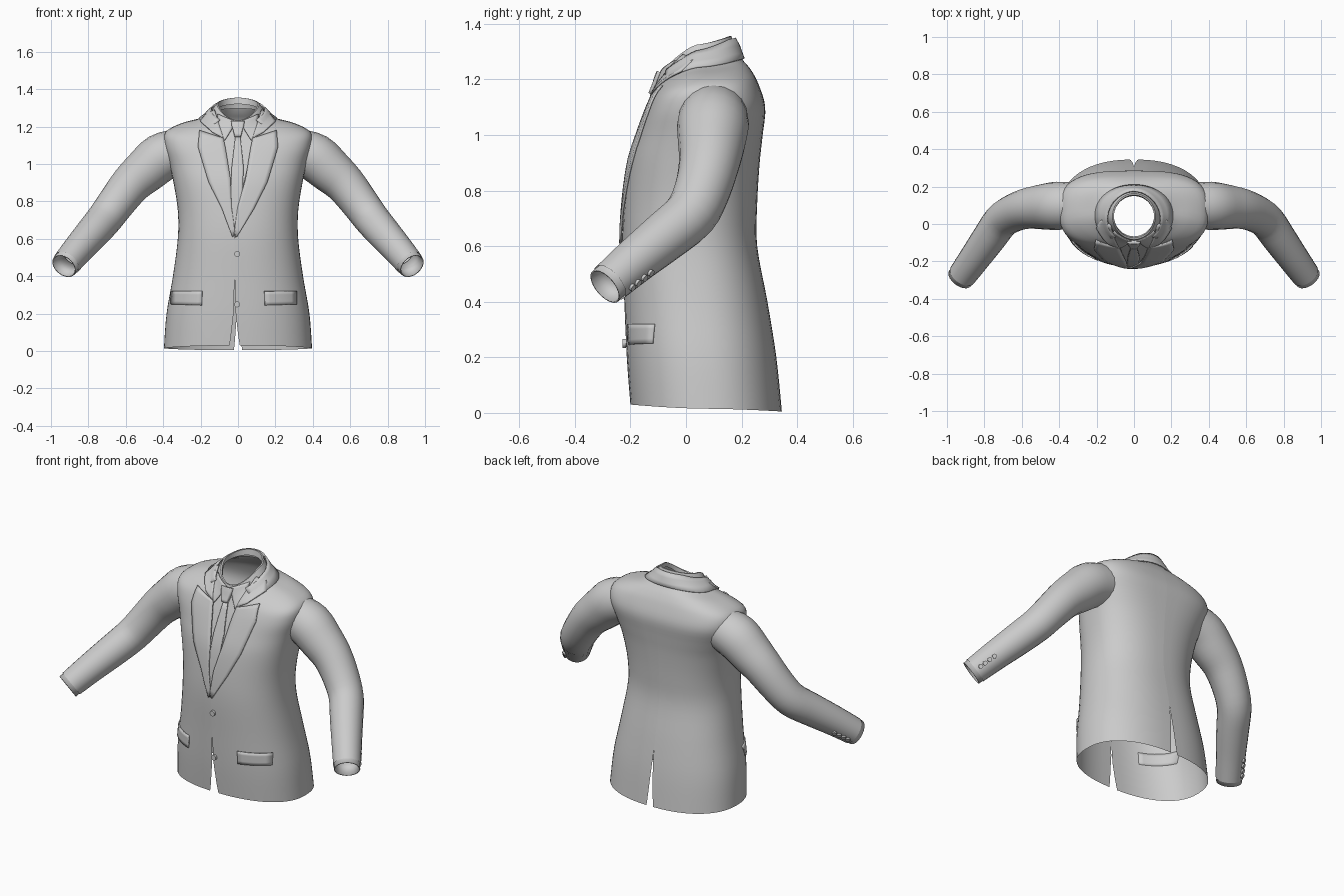
import bpy
from math import sin, cos, pi, asin
from mathutils import Vector
from mathutils.bvhtree import BVHTree

if "Cube" in bpy.data.objects:
    bpy.data.objects.remove(bpy.data.objects["Cube"])

# Torso rings: z at front, side, back; half width; y at front, back; squareness
RINGS = [(.03, .015, .005, .396, -.200, .345, 2.3), (.2, .2, .2, .382, -.213, .325, 2.3),
         (.4, .4, .4, .348, -.222, .293, 2.3), (.6, .6, .6, .322, -.230, .256, 2.3),
         (.75, .75, .75, .322, -.223, .256, 2.35), (.9, .9, .9, .345, -.203, .265, 2.5),
         (1.0, 1.0, 1.0, .368, -.172, .276, 2.75), (1.08, 1.1, 1.1, .395, -.143, .285, 3.0),
         (1.13, 1.17, 1.185, .388, -.122, .260, 2.9), (1.16, 1.215, 1.235, .31, -.110, .233, 2.5),
         (1.18, 1.245, 1.27, .20, -.102, .204, 2.2), (1.2, 1.285, 1.305, .145, -.096, .182, 2),
         (1.235, 1.325, 1.355, .115, -.082, .163, 2)]


def interp(table, v):
    """Catmull-Rom through the rows of a table."""
    i = max(0, min(int(v), len(table) - 2))
    u = v - i
    p = [table[max(0, min(k, len(table) - 1))] for k in (i - 1, i, i + 1, i + 2)]
    return [b + .5 * u * (c - a + u * (2*a - 5*b + 4*c - d + u * (3*(b - c) + d - a)))
            for a, b, c, d in zip(*p)]


def surf(t, v, off=0.0):
    """Point on the torso: t = 0 front, pi back; v = ring number."""
    zf, zs, zb, hw, yf, yb, n = interp(RINGS, v)
    yf, yb, hw = yf - off, yb + off, hw + off
    s, c = sin(t), cos(t)
    x = hw * abs(s) ** (2 / n) * (1 if s > 0 else -1)
    y = (yf + yb) / 2 - (yb - yf) / 2 * abs(c) ** (2 / n) * (1 if c > 0 else -1)
    return Vector((x, y, zs + ((zf if c > 0 else zb) - zs) * abs(c) ** 1.4))


def make(name, verts, faces, thick=0, angle=40):
    me = bpy.data.meshes.new(name)
    me.from_pydata([tuple(v) for v in verts], [], faces)
    me.update()
    ob = bpy.data.objects.new(name, me)
    bpy.context.collection.objects.link(ob)
    bpy.ops.object.select_all(action='DESELECT')
    ob.select_set(True)
    bpy.context.view_layer.objects.active = ob
    bpy.ops.object.shade_smooth_by_angle(angle=angle * pi / 180)
    if thick:
        m = ob.modifiers.new("thickness", 'SOLIDIFY')
        m.thickness, m.offset = thick, 0
    return ob


def grid(rows, closed=False, skip=None):
    n = len(rows[0])
    verts = [p for r in rows for p in r]
    faces = []
    for i in range(len(rows) - 1):
        for j in range(n if closed else n - 1):
            k = (j + 1) % n
            f = (i*n + j, i*n + k, (i + 1)*n + k, (i + 1)*n + j)
            if not (skip and skip(sum((verts[q] for q in f), Vector()) / 4)):
                faces.append(f)
    return verts, faces


def span(a, b, n):
    return [a + (b - a) * i / n for i in range(n + 1)]


# Closed torso used only as a surface to drape flat pieces on
DRAPE = BVHTree.FromPolygons(*grid([[surf(t, v) for t in span(-pi, pi, 96)]
                                    for v in span(0, 12, 72)]))


def drape(x, z, off):
    hit, nor = DRAPE.ray_cast(Vector((x, -1, z)), Vector((0, 1, 0)))[:2]
    if hit is None or hit.y > .12:
        hit, nor = DRAPE.find_nearest(Vector((x, -.03, z)))[:2]
    if nor.y > 0:
        nor = -nor
    return hit + nor * off


def strip(name, a, b, off, thick=.008, sub=4, cross=6):
    """Draped patch between two outlines given as (x, z) points."""
    rows = []
    for v in span(0, len(a) - 1, sub * (len(a) - 1)):
        i = min(int(v), len(a) - 2)
        p = Vector(a[i]).lerp(Vector(a[i + 1]), v - i)
        q = Vector(b[i]).lerp(Vector(b[i + 1]), v - i)
        rows.append([drape(*p.lerp(q, u), off) for u in span(0, 1, cross)])
    return make(name, *grid(rows), thick)


def mir(pts, s):
    return [(x * s, z) for x, z in pts]


def button(name, pos, normal, r):
    bpy.ops.mesh.primitive_cylinder_add(vertices=12, radius=r, depth=r * .8, location=pos)
    ob = bpy.context.object
    ob.name = name
    ob.rotation_euler = Vector(normal).to_track_quat('Z', 'Y').to_euler()


# Front edge gap and back vent gap per ring
GAPS = [(.028, .022), (.006, .006), (0, -.004), (0, 0), (.02, 0), (.045, 0), (.065, 0),
        (.085, 0), (.095, 0), (.1, 0), (.1, 0), (.1, 0)]


def in_armhole(p):
    return abs(p.x) > .3 and ((p.y - .1) / .09) ** 2 + ((p.z - 1.05) / .1) ** 2 < 1


# Jacket body, two halves that open at the front and at the back vent
for s, side in ((1, "left"), (-1, "right")):
    rows = []
    for v in span(0, 11, 44):
        i = min(int(v), 10)
        gap, vent = [a + (b - a) * (v - i) for a, b in zip(GAPS[i], GAPS[i + 1])]
        hw, n = interp(RINGS, v)[3::3]
        ang = lambda x: asin(min(1, (abs(x) / hw) ** (n / 2))) * (1 if x > 0 else -1)
        t0 = ang(-.018 * min(1, max(0, (9 - v) / 5)) + s * gap)
        rows.append([surf(t, v) for t in span(t0, s * (pi - ang(max(vent, 1e-6))), 28)])
    make("jacket_half_" + side, *grid(rows, skip=in_armhole))

# Shirt front and collar band with its inner return
make("shirt_front", *grid([[surf(t, v, -.012) for t in span(-.42, .42, 12)]
                           for v in span(3.4, 11.2, 24)]))
band = [[surf(t, v, o) for t in span(-pi, pi, 40)[:-1]]
        for v, o in ((10.8, -.008), (11.4, 0), (12, 0), (12, -.008), (11.3, -.026))]
make("shirt_collar_band", *grid(band, closed=True))

# Jacket collar wrapping round the back of the neck
rows = []
for t in span(.72, 2 * pi - .72, 36):
    k = min(1, (1 - cos(t - .72 if t < pi else 2*pi - .72 - t)) / 1.2)
    rows.append([surf(t, v, o) for v, o in ((9.95 + .15 * k, .006), (10.5 + .2 * k, .012),
                                            (11 + .3 * k, .015), (11.2 + .6 * k, .010))])
make("jacket_collar_back", *grid(rows), .008)

# Collar leaves, lapels, shirt collar points and pocket flaps
for s, side in ((1, "left"), (-1, "right")):
    e = -.018 * s
    strip("jacket_collar_leaf_" + side,
          mir([(.12, 1.285), (.1, 1.21), (.078, 1.135)], s),
          mir([(.165, 1.262), (.2, 1.222), (.135, 1.165)], s), .008, .009)
    strip("lapel_" + side,
          mir([(.078, 1.135), (.066, 1.08), (.04, .92), (.016 + e, .77), (e - .004, .62)], s),
          mir([(.205, 1.175), (.213, 1.09), (.155, .9), (.085, .76), (e + .012, .61)], s),
          .006, .009)
    strip("shirt_collar_point_" + side,
          mir([(.012, 1.225), (.035, 1.18), (.07, 1.125)], s),
          mir([(.105, 1.265), (.105, 1.2), (.09, 1.135)], s), .005, .006)
    a, b = (.14, .31) if s > 0 else (.19, .355)
    strip("pocket_flap_" + side, mir([(a, .32), (a + .003, .245)], s),
          mir([(b, .32), (b, .25)], s), .003, .008)

# Tie
strip("tie_blade", [(-.014, 1.15), (-.034, .98), (-.04, .8), (-.03, .66)],
      [(.012, 1.15), (.03, .98), (.022, .8), (-.01, .66)], -.002, .01)
strip("tie_knot", [(-.034, 1.222), (-.032, 1.2), (-.017, 1.143)],
      [(.032, 1.222), (.03, 1.2), (.015, 1.143)], .009, .022)

# Front buttons
for z in (.52, .25):
    p = drape(-.004, z, .007)
    button("front_button", p, (0, -1, 0), .016)

# Sleeves: centre x, y, z, radius
ARM = [(.325, .10, 1.065, .122), (.41, .097, 1.035, .129), (.49, .092, .968, .121),
       (.57, .083, .895, .109), (.645, .058, .80, .101), (.71, .015, .712, .096),
       (.775, -.075, .635, .091), (.85, -.18, .55, .083), (.918, -.274, .469, .076)]


def tube(path, s, n=20):
    rows = []
    for i, (x, y, z, r) in enumerate(path):
        a, b = Vector(path[max(i - 1, 0)][:3]), Vector(path[min(i + 1, len(path) - 1)][:3])
        d = (b - a).normalized()
        u = Vector((0, 1, 0))
        u = (u - d * u.dot(d)).normalized()
        w = d.cross(u)
        ring = [Vector((x, y, z)) + (u * cos(k) + w * sin(k)) * r
                for k in span(0, 2 * pi, n)[:-1]]
        rows.append([Vector((p.x * s, p.y, p.z)) for p in ring])
    return grid(rows, closed=True)


fine = [interp(ARM, v) for v in span(0, 8, 24)]
for s, side in ((1, "left"), (-1, "right")):
    make("sleeve_" + side, *tube(fine, s))
    make("shirt_cuff_" + side, *tube([(.88, -.221, .514, .066), (.93, -.291, .455, .069)], s), .006)
    # Row of cuff buttons on the outer back of the sleeve
    for k in range(4):
        x, y, z, r = interp(ARM, 7.1 + .2 * k)
        d = Vector((.5, .75, -.45)).normalized()
        p = Vector((x, y, z)) + d * (r + .004)
        button("cuff_button_" + side, (p.x * s, p.y, p.z), (d.x * s, d.y, d.z), .013)
